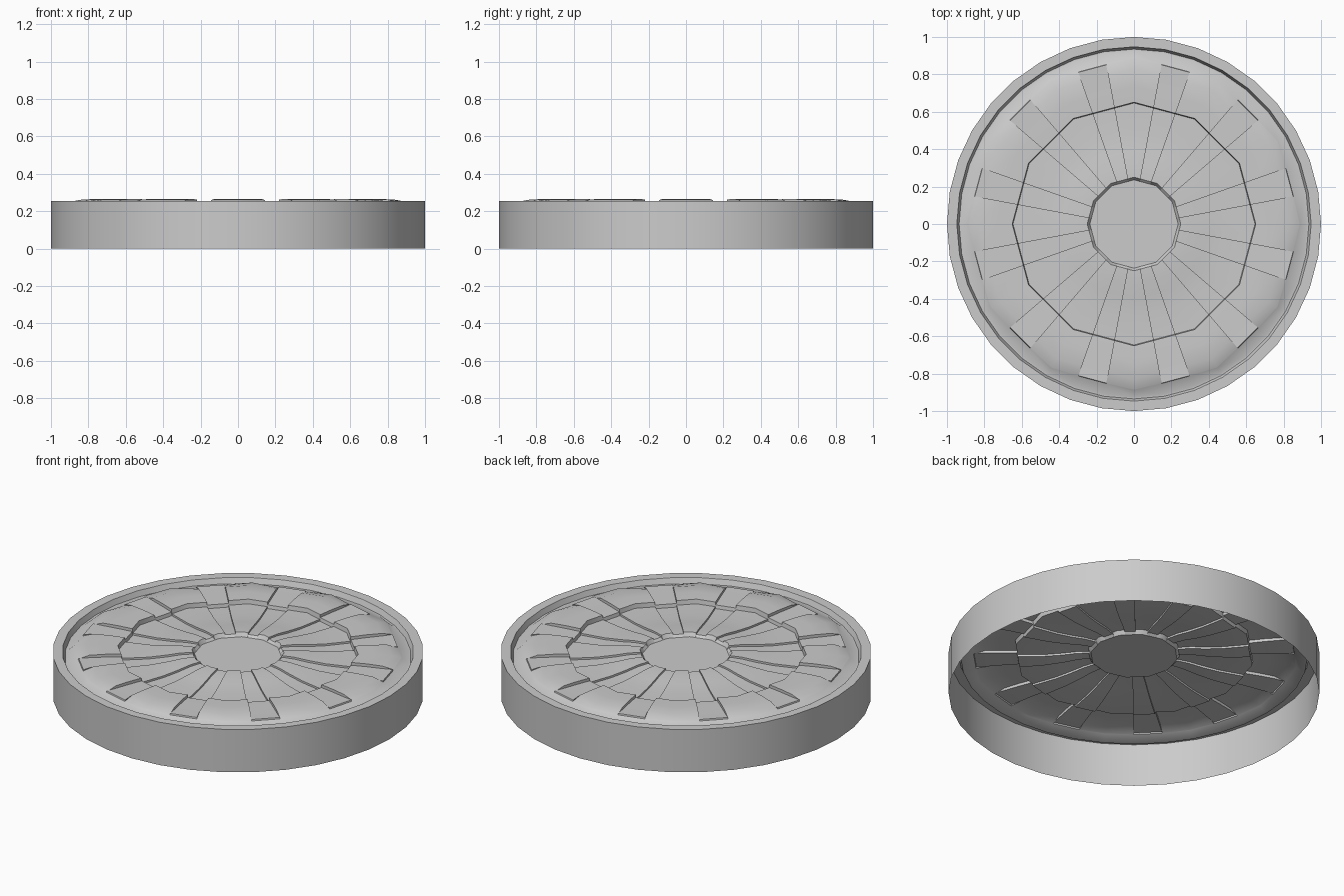
import bpy, bmesh
from math import cos, sin, radians
from mathutils import Vector

if "Cube" in bpy.data.objects:
    bpy.data.objects.remove(bpy.data.objects["Cube"])

N = 12                      # panels / grooves around the cover
C15 = cos(radians(15))

# Dished face: (12-gon radius, panel height, groove height), from hub outward
FACE = [
    (0.236, 0.232, 0.232),
    (0.250, 0.255, 0.245),
    (0.320, 0.254, 0.243),
    (0.400, 0.245, 0.233),
    (0.500, 0.237, 0.226),
    (0.647, 0.237, 0.226),
    (0.651, 0.263, 0.246),
    (0.740, 0.265, 0.248),
    (0.830, 0.263, 0.248),
]
# Round outer rim: (radius, height)
RIM = [(0.925, 0.222), (0.935, 0.222), (0.947, 0.253), (0.950, 0.255),
       (1.0, 0.255), (1.0, 0.0)]


def half_width(a):
    """Groove half width at a distance from the centre."""
    return 0.029 + (a - 0.24) / 0.62 * 0.048


def sector(a, vr, z_edge, z_groove, z_vert, ang):
    """Five points of one ring: panel edge, groove pair, panel edge, corner."""
    u = Vector((cos(ang), sin(ang), 0))
    v = Vector((-sin(ang), cos(ang), 0))
    h = half_width(a)
    lo, hi = u * a - v * h, u * a + v * h
    c = ang + radians(15)
    up = Vector((0, 0, 1))
    return [lo + up * z_edge, lo + up * z_groove, hi + up * z_groove,
            hi + up * z_edge, Vector((vr * cos(c), vr * sin(c), z_vert))]


rings = []


def add_ring(a, vr, ze, zg, zv):
    pts = []
    for k in range(N):
        pts += sector(a, vr, ze, zg, zv, radians(15 + 30 * k))
    rings.append(pts)


for r, zp, zg in FACE:
    add_ring(r * C15, r, zp, zg, zp)
# Groove tips standing slightly over the outer slope
add_ring(0.860, 0.885, 0.243, 0.250, 0.253)
add_ring(0.862, 0.887, 0.242, 0.242, 0.252)
# 36-sided rim, sharing the same columns
for r, z in RIM:
    pts = []
    for k in range(N):
        for d in (10, 10, 20, 20, 30):
            t = radians(d + 30 * k)
            pts.append(Vector((r * cos(t), r * sin(t), z)))
    rings.append(pts)

bm = bmesh.new()
vr = [[bm.verts.new(p) for p in ring] for ring in rings]
n = len(vr[0])
bm.faces.new(vr[0])         # hub floor
for i in range(len(vr) - 1):
    for j in range(n):
        k = (j + 1) % n
        bm.faces.new((vr[i][j], vr[i + 1][j], vr[i + 1][k], vr[i][k]))
bmesh.ops.remove_doubles(bm, verts=bm.verts, dist=0.0003)
bmesh.ops.dissolve_degenerate(bm, edges=bm.edges, dist=0.0001)

mesh = bpy.data.meshes.new("round_cover")
bm.to_mesh(mesh)
bm.free()
cover = bpy.data.objects.new("round_cover", mesh)
bpy.context.collection.objects.link(cover)
bpy.context.view_layer.objects.active = cover
cover.select_set(True)
bpy.ops.object.shade_smooth_by_angle(angle=radians(30))
